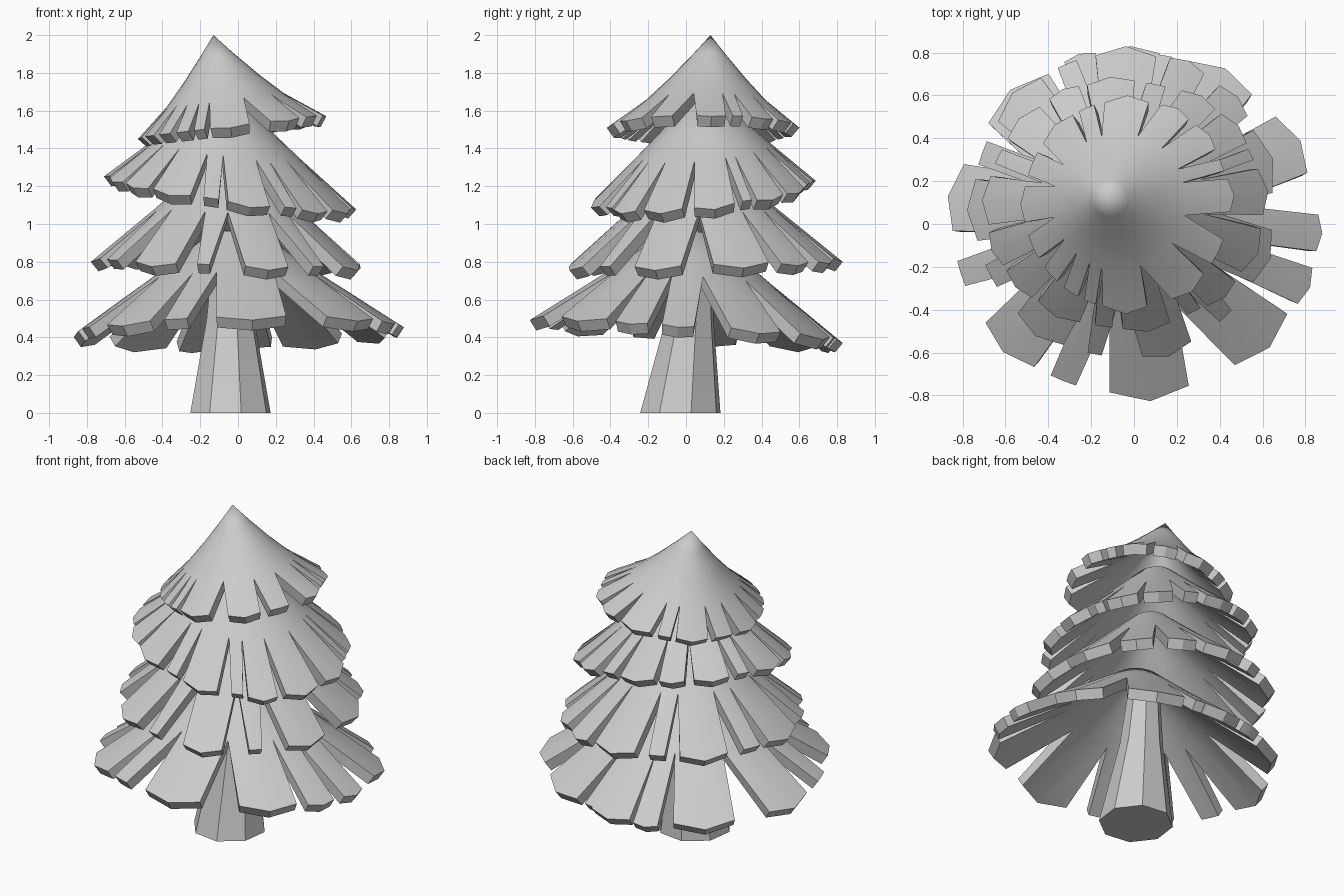
import bpy, bmesh
from math import sin, cos, radians
from mathutils import Vector

if "Cube" in bpy.data.objects:
    bpy.data.objects.remove(bpy.data.objects["Cube"])

THICK = 0.065


def finish(bm, name, angle):
    bmesh.ops.recalc_face_normals(bm, faces=bm.faces)
    mesh = bpy.data.meshes.new(name)
    bm.to_mesh(mesh)
    bm.free()
    ob = bpy.data.objects.new(name, mesh)
    bpy.context.collection.objects.link(ob)
    bpy.ops.object.select_all(action='DESELECT')
    ob.select_set(True)
    bpy.context.view_layer.objects.active = ob
    bpy.ops.object.shade_smooth_by_angle(angle=radians(angle))
    return ob


# One branch tier: a hollow cone whose rim is split by V slits into pointed slats
def tier(name, apex, centre, radius, tilt, slit, curve, dome, slats):
    apex = Vector(apex)
    rx, ry = radius
    bm = bmesh.new()

    def point(ang, t):
        c, s = cos(radians(ang)) * t, sin(radians(ang)) * t
        x = apex.x + (centre[0] - apex.x) * t + c * rx
        y = apex.y + (centre[1] - apex.y) * t + s * ry
        z = centre[2] + (apex.z - centre[2]) * (1 - t) ** curve + tilt[0] * c + tilt[1] * s
        return bm.verts.new((x, y, z))

    slats = sorted((a % 360, w) for a, w in slats)
    n = len(slats)
    half = [w / (rx + ry) * 57.3 for a, w in slats]
    # slit roots lie halfway between neighbouring slat edges
    root = []
    for i in range(n):
        j = (i + 1) % n
        wrap = 360 if j == 0 else 0
        root.append((slats[i][0] + half[i] + slats[j][0] - half[j] + wrap) / 2)
    rings = []
    for t in (slit * 0.28, slit * 0.65, slit):
        ring = []
        for i in range(n):
            left = root[i - 1] - (360 if i == 0 else 0)
            ring += [point(left, t), point((left + root[i]) / 2, t)]
        rings.append(ring)
    tip = bm.verts.new(apex - Vector((0, 0, dome)))
    m = 2 * n
    for i in range(m):
        j = (i + 1) % m
        bm.faces.new((tip, rings[0][i], rings[0][j]))
        for lo, hi in zip(rings, rings[1:]):
            bm.faces.new((lo[i], hi[i], hi[j], lo[j]))
    for i, (a, w) in enumerate(slats):
        end = 1 if w > 0.13 else 0.96
        drop = w * 0.1 / rx if w > 0.13 else 0
        p = [point(a - half[i], end - drop), point(a, end), point(a + half[i], end - drop)]
        r = rings[-1]
        q = [r[2 * i], r[2 * i + 1], r[(2 * i + 2) % m]]
        bm.faces.new((q[0], p[0], p[1], q[1]))
        bm.faces.new((q[1], p[1], p[2], q[2]))
    ob = finish(bm, name, 30)
    mod = ob.modifiers.new("thickness", 'SOLIDIFY')
    mod.thickness = THICK
    mod.offset = -1
    bpy.ops.object.modifier_apply(modifier=mod.name)
    bpy.ops.object.shade_smooth_by_angle(angle=radians(30))


# Leaning eight-sided trunk
bm = bmesh.new()
loops = []
for x, y, z, r in [(-0.04, -0.03, 0, 0.22), (-0.04, 0.02, 0.5, 0.13), (-0.04, 0.04, 0.8, 0.10)]:
    loops.append([bm.verts.new((x + r * cos(radians(45 * i + 15)),
                                y + r * sin(radians(45 * i + 15)), z)) for i in range(8)])
for lo, hi in zip(loops, loops[1:]):
    for i in range(8):
        bm.faces.new((lo[i], lo[(i + 1) % 8], hi[(i + 1) % 8], hi[i]))
bm.faces.new(loops[0])
bm.faces.new(loops[-1])
finish(bm, "trunk", 20)

# Branch tiers: slats are (direction in degrees, width)
tier("bottom_branches", (-0.02, 0.03, 1.05), (0, 0, 0.43), (0.88, 0.83), (0.02, -0.06), 0.52, 1.05, 0.08,
     [(-3, .18), (-21, .19), (-44, .36), (-85, .38), (-113, .13), (-134, .32), (-163, .13),
      (171, .34), (131, .38), (107, .15), (91, .27), (80, .07), (61, .35), (28, .32)])
tier("lower_middle_branches", (-0.05, 0.08, 1.43), (-0.05, 0.09, 0.78), (0.73, 0.74), (-0.02, 0.02),
     0.53, 1.05, 0.08,
     [(-124, .27), (-101, .07), (-73, .25), (-47, .08), (-20, .27), (17, .32), (43, .20),
      (65, .18), (89, .30), (112, .10), (135, .30), (160, .12), (182, .30), (208, .12)])
tier("upper_middle_branches", (-0.08, 0.10, 1.74), (-0.04, 0.09, 1.16), (0.67, 0.60), (-0.09, 0.06),
     0.58, 1.05, 0.08,
     [(-140, .18), (-119, .22), (-99, .08), (-81, .22), (-60, .07), (-46, .18), (-22, .24),
      (6, .24), (24, .06), (38, .19), (58, .18), (77, .09), (96, .22), (116, .15),
      (138, .22), (157, .08), (178, .25), (201, .18)])
tier("top_branches", (-0.13, 0.13, 2.0), (-0.03, 0.09, 1.51), (0.50, 0.51), (0.06, 0.0), 0.62, 1.25, 0,
     [(-91, .22), (-53, .20), (-27, .13), (5, .16), (22, .06), (40, .15), (62, .15),
      (90, .22), (113, .08), (133, .20), (157, .12), (180, .17), (204, .12), (222, .09),
      (237, .08), (249, .06)])
